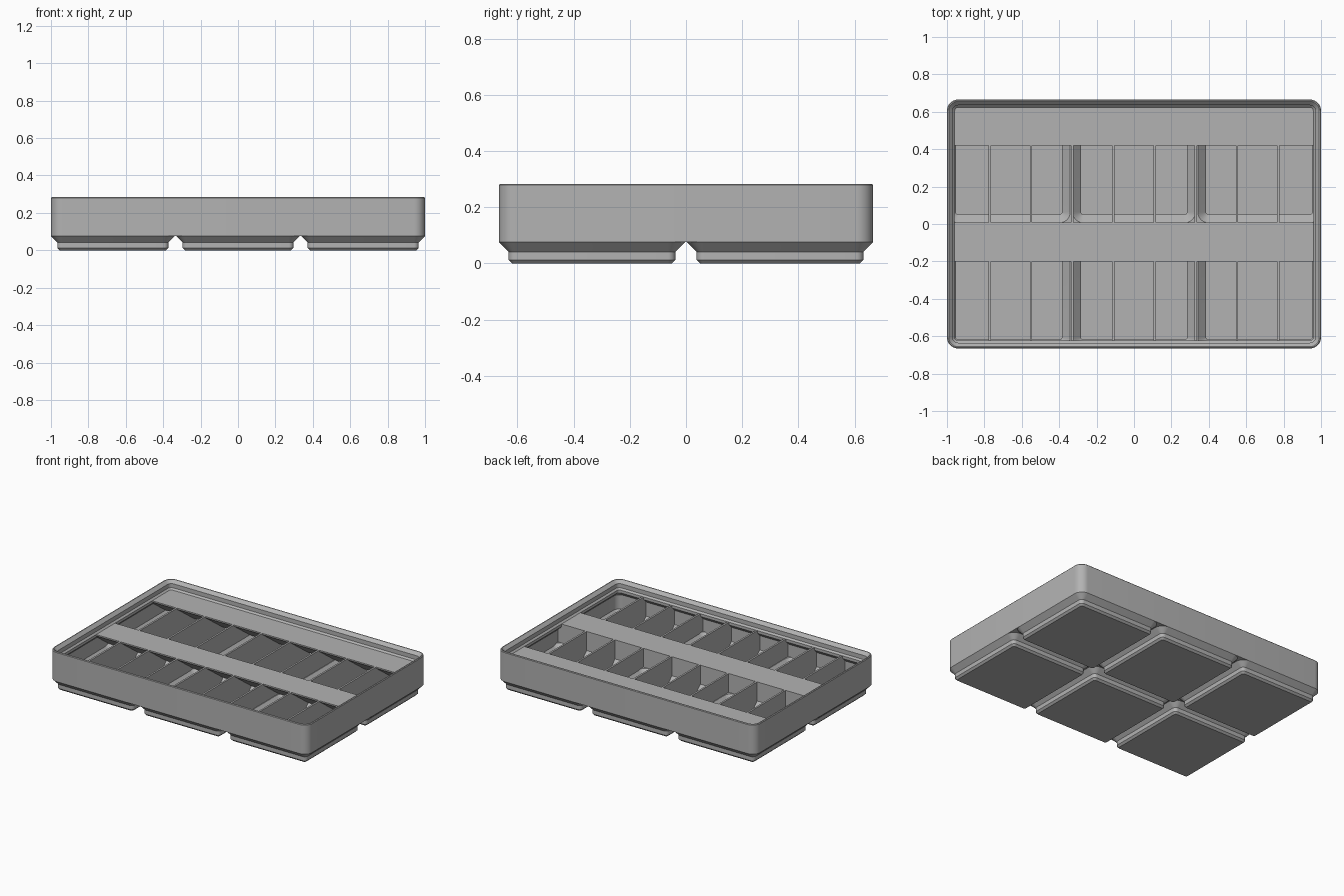
import bpy, bmesh, math

if "Cube" in bpy.data.objects:
    bpy.data.objects.remove(bpy.data.objects["Cube"], do_unlink=True)

S = 2 / 125.5            # millimetres to scene units
CELL = 42
HX, HY = 62.75, 41.75    # outer half sizes of the bin
CENTRES = [(i * CELL, j * CELL / 2) for i in (-1, 0, 1) for j in (-1, 1)]
RIM_Z, FLOOR_Z = 14, 5.73

grey = bpy.data.materials.new("grey_plastic")
grey.use_nodes = True
colour = (0.45, 0.45, 0.45, 1)
grey.diffuse_color = colour
grey.node_tree.nodes["Principled BSDF"].inputs["Base Color"].default_value = colour


def make_object(name, bm, smooth=True):
    bmesh.ops.scale(bm, vec=(S, S, S), verts=bm.verts)
    bmesh.ops.recalc_face_normals(bm, faces=bm.faces)
    mesh = bpy.data.meshes.new(name)
    bm.to_mesh(mesh)
    bm.free()
    mesh.materials.append(grey)
    ob = bpy.data.objects.new(name, mesh)
    bpy.context.collection.objects.link(ob)
    if smooth:
        bpy.ops.object.select_all(action='DESELECT')
        ob.select_set(True)
        bpy.context.view_layer.objects.active = ob
        bpy.ops.object.shade_smooth_by_angle(angle=math.radians(25))
    return ob


def ring(bm, hx, hy, r, z, cx=0, cy=0, seg=8):
    """Rounded rectangle of vertices at height z."""
    verts = []
    for q, (sx, sy) in enumerate([(1, 1), (-1, 1), (-1, -1), (1, -1)]):
        for k in range(seg + 1):
            a = (q + k / seg) * math.pi / 2
            verts.append(bm.verts.new((cx + sx * (hx - r) + r * math.cos(a),
                                       cy + sy * (hy - r) + r * math.sin(a), z)))
    return verts


def loft(bm, rings, closed=False):
    """Skin a stack of rings, capped at the ends or joined into a loop."""
    pairs = list(zip(rings, rings[1:]))
    if closed:
        pairs.append((rings[-1], rings[0]))
    else:
        bm.faces.new(rings[0])
        bm.faces.new(rings[-1])
    for a, b in pairs:
        n = len(a)
        for i in range(n):
            bm.faces.new((a[i], a[(i + 1) % n], b[(i + 1) % n], b[i]))


def prism(bm, profile, x0, x1):
    """Extrude a (y, z) profile along x."""
    loft(bm, [[bm.verts.new((x, y, z)) for y, z in profile] for x in (x0, x1)])


# Outer wall with stepped stacking lip: (inset, height)
wall = [(0, 4.75), (0, 17.5), (0.25, 17.8), (0.6, 17.8), (1.9, 16.5), (1.9, 14.7),
        (2.6, RIM_Z), (2.6, 12.8), (0.95, 11.15), (0.95, 4.75)]
bm = bmesh.new()
loft(bm, [ring(bm, HX - d, HY - d, 3.75 - d, z) for d, z in wall], closed=True)
make_object("outer_wall_and_lip", bm)

# Hollow stepped feet: (half size, height), outside then inside
foot = [(17.8, 0), (18.6, 0.8), (18.6, 2.6), (20.75, 4.75),
        (19.62, 4.75), (17.8, 2.93), (17.8, 0.8)]
for n, (cx, cy) in enumerate(CENTRES):
    bm = bmesh.new()
    loft(bm, [ring(bm, h, h, h - 17, z, cx, cy) for h, z in foot])
    make_object(f"foot_{n + 1}", bm)

# Floor web between the feet, opened by tapered cutters
bm = bmesh.new()
loft(bm, [ring(bm, HX - 0.3, HY - 0.3, 3.45, z) for z in (4.75, FLOOR_Z)])
web = make_object("floor_web", bm, smooth=False)
bm = bmesh.new()
for cx, cy in CENTRES:
    loft(bm, [ring(bm, h, h, h - 17, z, cx, cy) for h, z in ((19.37, 4.5), (20.87, 6))])
cutter = make_object("floor_cutter", bm, smooth=False)
cutter.hide_render = True
cutter.hide_set(True)
cut = web.modifiers.new("openings", 'BOOLEAN')
cut.operation = 'DIFFERENCE'
cut.solver = 'EXACT'
cut.object = cutter

# Eight cross dividers; those over a foot reach down to its floor
half = [(20.7, RIM_Z), (20.7, 5.2), (18.2, 2.76), (18.2, 0.5)]
deep = [(y + 0.75 * (y > 20), z) for y, z in half]
for k in range(8):
    x = (k - 3.5) * 13.82
    over_gap = k in (2, 5)
    bm = bmesh.new()
    for side in (-1, 1):
        if over_gap:
            prof = [(0, RIM_Z), (side * 40.9, RIM_Z), (side * 40.9, 5.2), (0, 5.2)]
        else:
            inner = [(21 - 21, RIM_Z), (0, 5.2), (0.4, 5.2), (2.8, 2.76), (2.8, 0.5)]
            outer = [(39.2, 0.5), (39.2, 2.76), (40.9, 4.9), (40.9, RIM_Z)]
            prof = [(side * y, z) for y, z in inner + outer]
        prism(bm, prof, x - 0.4, x + 0.4)
    make_object(f"divider_{k + 1}", bm, smooth=False)

# Long wall between the two rows
bm = bmesh.new()
prism(bm, [(-0.4, 5.2), (0.5, 5.2), (0.5, RIM_Z), (-0.4, RIM_Z)], -61.9, 61.9)
make_object("middle_wall", bm, smooth=False)

# Label shelves with sloping undersides
for name, front, back in (("rear_shelf", 26.3, 40.1), ("middle_shelf", -12.6, 0.4)):
    foot_y = min(front + 11.6, back - 0.2)
    bm = bmesh.new()
    prism(bm, [(front, RIM_Z), (front, 13.4), (foot_y, 5), (back, 5), (back, RIM_Z)],
          -61.9, 61.9)
    make_object(name, bm, smooth=False)
